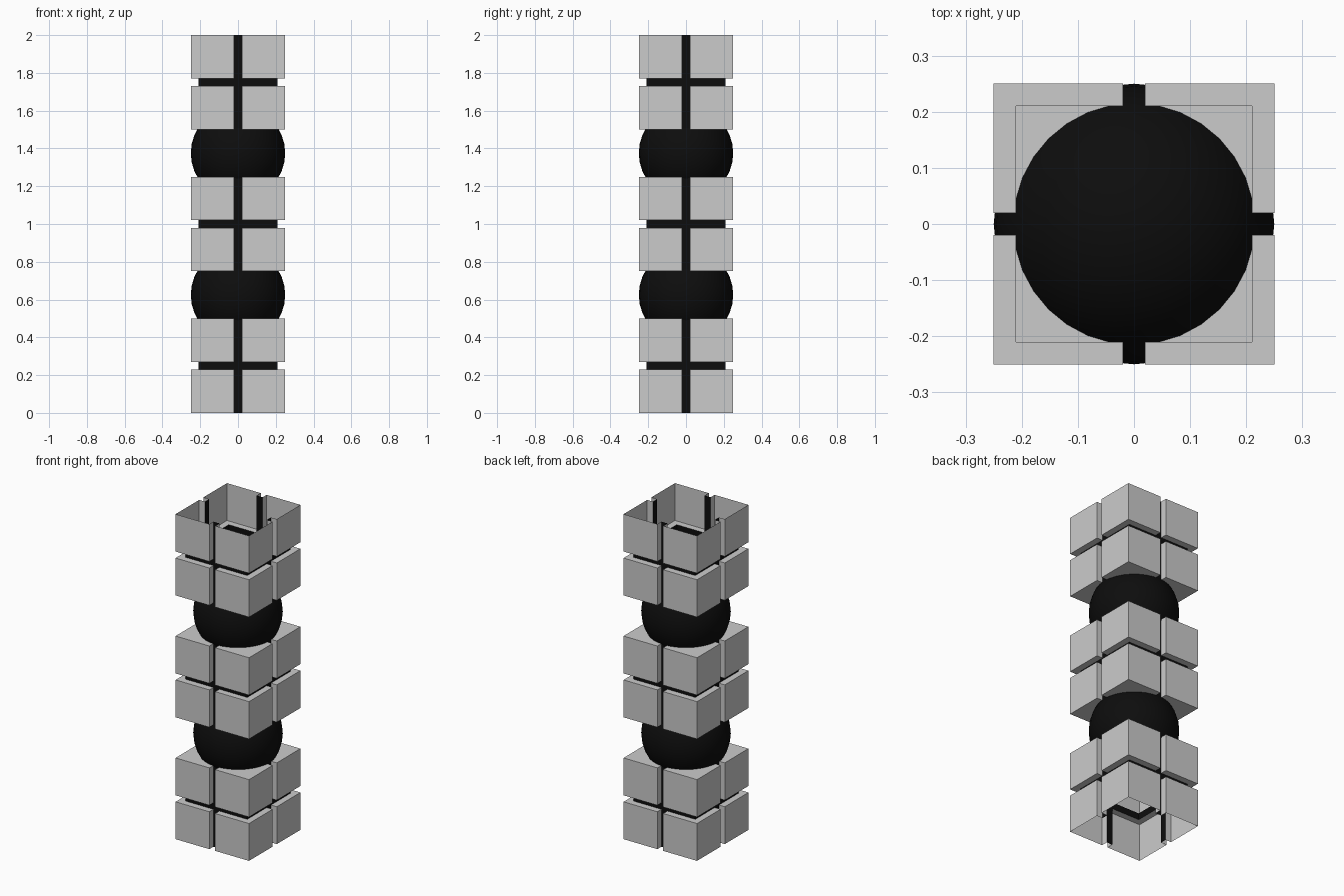
import bpy, bmesh

if "Cube" in bpy.data.objects:
    bpy.data.objects.remove(bpy.data.objects["Cube"])

OUT, INN, GAP = 0.25, 0.21, 0.02   # outer half width, groove floor, half groove width
EPS = 1e-4

black = bpy.data.materials.new("black")
black.diffuse_color = (0.004, 0.004, 0.004, 1)
black.use_nodes = True
black.node_tree.nodes["Principled BSDF"].inputs["Base Color"].default_value = black.diffuse_color


def plan():
    """Square outline with a notch in the middle of each side."""
    pts = []
    side = [(OUT, -GAP), (INN, -GAP), (INN, GAP), (OUT, GAP), (OUT, OUT)]
    for _ in range(4):
        pts += side
        side = [(-y, x) for x, y in side]
    return pts


def clamp(v):
    return max(-INN, min(INN, v))


def block(name, z0, cap_bottom, cap_top, inlay):
    """Grooved thin-walled block; keeps either the grey shell or the black groove floors."""
    outer = plan()
    inner = [(clamp(x), clamp(y)) for x, y in outer]
    levels = [(outer, 0), (outer, 0.23), (inner, 0.23),
              (inner, 0.27), (outer, 0.27), (outer, 0.5)]
    bm = bmesh.new()
    rings = [[bm.verts.new((x, y, z0 + z)) for x, y in r] for r, z in levels]
    n = len(outer)
    for a, b in zip(rings, rings[1:]):
        for i in range(n):
            j = (i + 1) % n
            bm.faces.new((a[i], a[j], b[j], b[i]))
    if cap_bottom:
        bm.faces.new(rings[0][::-1])
    if cap_top:
        bm.faces.new(rings[-1])
    bmesh.ops.remove_doubles(bm, verts=bm.verts[:], dist=EPS)
    bmesh.ops.dissolve_degenerate(bm, edges=bm.edges[:], dist=EPS)

    def is_floor(f):
        return all(max(abs(v.co.x), abs(v.co.y)) < INN + EPS for v in f.verts)

    drop = [f for f in bm.faces if is_floor(f) != inlay]
    bmesh.ops.delete(bm, geom=drop, context='FACES')
    mesh = bpy.data.meshes.new(name)
    bm.to_mesh(mesh)
    bm.free()
    if inlay:
        mesh.materials.append(black)
    bpy.context.collection.objects.link(bpy.data.objects.new(name, mesh))


# Three grooved blocks, open at the two ends of the column
for part, z, bottom, top in (("lower", 0, False, True),
                             ("middle", 0.75, True, True),
                             ("upper", 1.5, True, False)):
    block(part + "_block_shell", z, bottom, top, False)
    block(part + "_groove_inlay", z, False, False, True)

# Black balls joining the blocks
for part, z in (("lower", 0.625), ("upper", 1.375)):
    bpy.ops.mesh.primitive_uv_sphere_add(segments=32, ring_count=16, radius=0.25,
                                         location=(0, 0, z))
    ball = bpy.context.object
    ball.name = part + "_ball"
    ball.data.materials.append(black)
    bpy.ops.object.shade_smooth()
